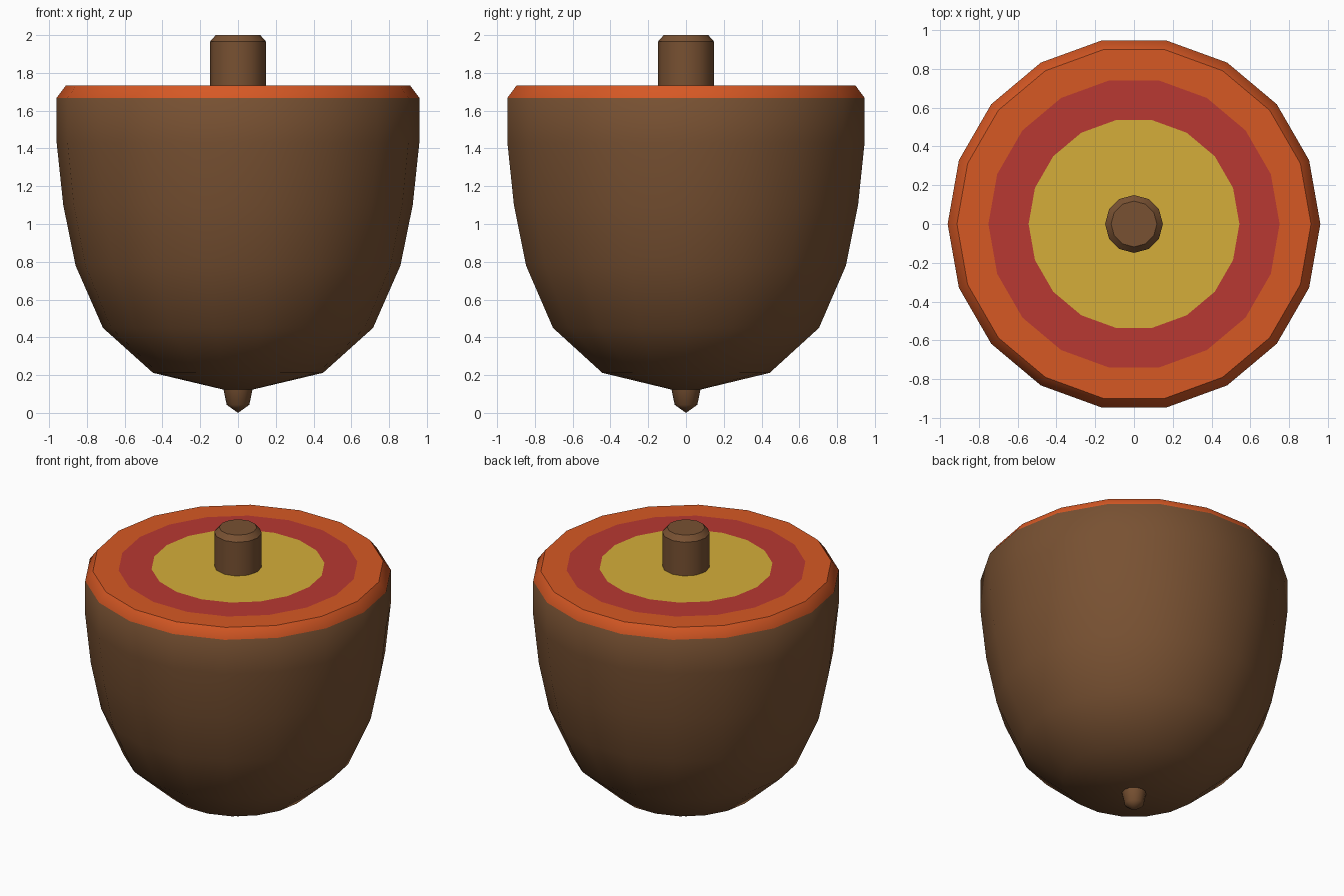
import bpy, bmesh, math

if "Cube" in bpy.data.objects:
    bpy.data.objects.remove(bpy.data.objects["Cube"])


def material(name, rgb):
    """Flat colour given as sRGB 0-255, stored linear."""
    m = bpy.data.materials.new(name)
    lin = [((c / 255 + 0.055) / 1.055) ** 2.4 for c in rgb]
    m.diffuse_color = (*lin, 1)
    m.use_nodes = True
    m.node_tree.nodes["Principled BSDF"].inputs["Base Color"].default_value = m.diffuse_color
    return m


brown = material("brown shell", (120, 81, 50))
orange = material("orange rim", (214, 88, 36))
red = material("red ring", (184, 56, 50))
yellow = material("yellow centre", (213, 174, 58))


def lathe(name, profile, sides, mats, bands=None, angle=45):
    """Revolve (radius, z) points listed bottom to top; bands gives a material per strip."""
    bm = bmesh.new()
    rings = []
    for r, z in profile:
        if r == 0:
            rings.append([bm.verts.new((0, 0, z))] * sides)
        else:
            rings.append([bm.verts.new((r * math.cos(2 * math.pi * i / sides),
                                        r * math.sin(2 * math.pi * i / sides), z))
                          for i in range(sides)])
    for k in range(len(rings) - 1):
        a, b = rings[k], rings[k + 1]
        for i in range(sides):
            j = (i + 1) % sides
            f = bm.faces.new(list(dict.fromkeys((a[i], a[j], b[j], b[i]))))
            f.material_index = bands[k] if bands else 0
    mesh = bpy.data.meshes.new(name)
    bm.to_mesh(mesh)
    bm.free()
    for m in mats:
        mesh.materials.append(m)
    ob = bpy.data.objects.new(name, mesh)
    bpy.context.collection.objects.link(ob)
    bpy.ops.object.select_all(action='DESELECT')
    ob.select_set(True)
    bpy.context.view_layer.objects.active = ob
    bpy.ops.object.shade_smooth_by_angle(angle=math.radians(angle))
    return ob


# Bowl-shaped body with chamfered rim and coloured rings on the flat top
lathe("body",
      [(0, 0.105), (0.45, 0.212), (0.715, 0.45), (0.86, 0.78), (0.925, 1.10),
       (0.96, 1.43), (0.96, 1.668), (0.912, 1.732), (0.75, 1.732), (0.543, 1.732), (0, 1.732)],
      18, [brown, orange, red, yellow], [0, 0, 0, 0, 0, 0, 1, 1, 2, 3])

# Peg on top
lathe("stem", [(0.149, 1.72), (0.149, 1.965), (0.118, 2.0), (0, 2.0)], 12, [brown], angle=40)

# Small pointed tip underneath
lathe("tip", [(0, 0.0), (0.06, 0.043), (0.08, 0.14)], 12, [brown])
